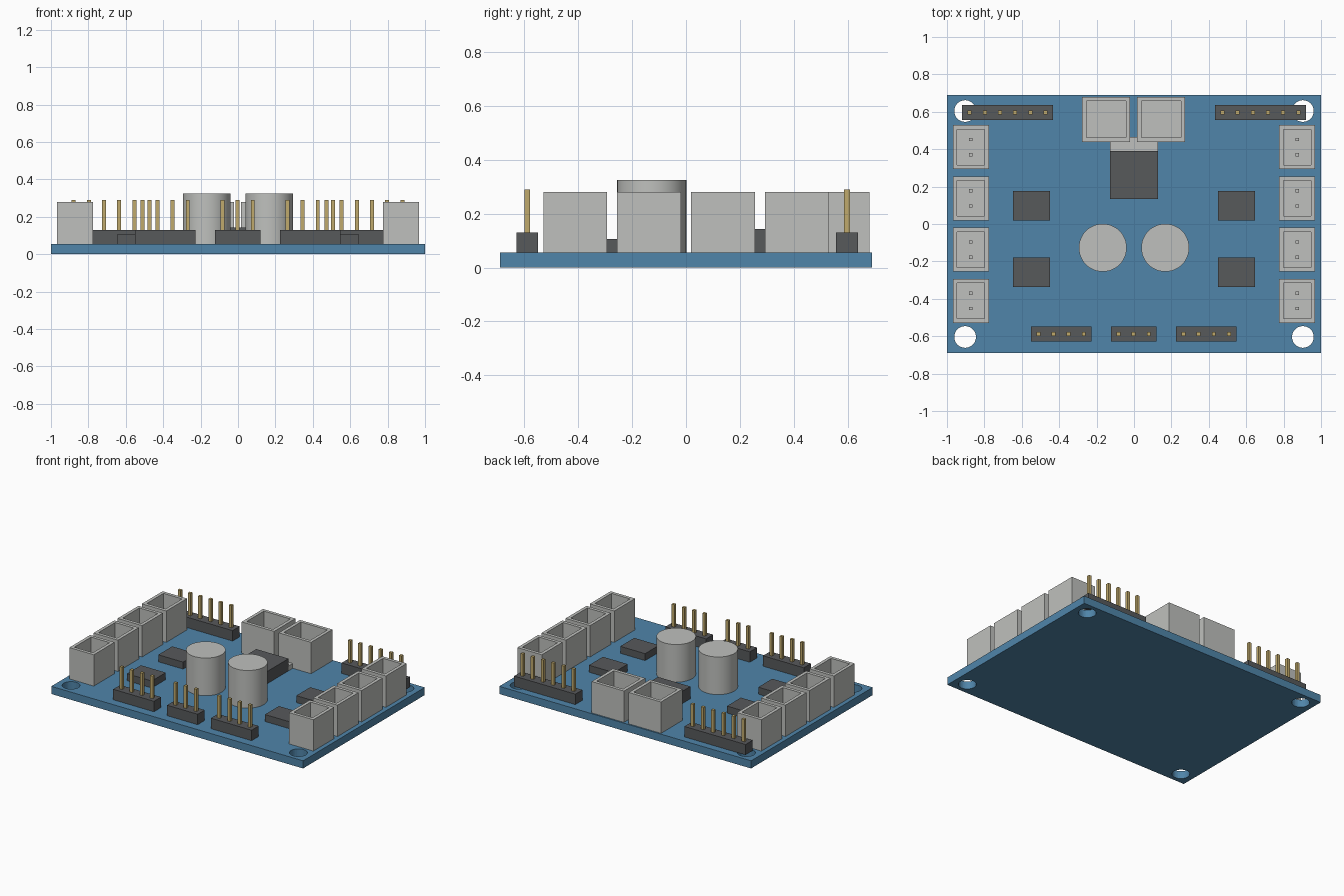
import bpy
import bmesh
import math
from mathutils import Vector, Matrix

cube = bpy.data.objects.get("Cube")
if cube:
    bpy.data.objects.remove(cube, do_unlink=True)


def material(name, rgb):
    mat = bpy.data.materials.new(name)
    mat.use_nodes = True
    mat.diffuse_color = (*rgb, 1)
    mat.node_tree.nodes["Principled BSDF"].inputs["Base Color"].default_value = (*rgb, 1)
    return mat


BLUE = material("board blue", (0.08, 0.235, 0.4))
GREY = material("light grey", (0.52, 0.53, 0.51))
DARK = material("dark plastic", (0.095, 0.1, 0.105))
GOLD = material("pin gold", (0.53, 0.4, 0.15))

TOP = 0.055          # upper face of the board
PITCH = 0.081        # spacing between pins


def finish(name, bm, mats):
    bmesh.ops.recalc_face_normals(bm, faces=bm.faces)
    mesh = bpy.data.meshes.new(name)
    bm.to_mesh(mesh)
    bm.free()
    for mat in mats:
        mesh.materials.append(mat)
    obj = bpy.data.objects.new(name, mesh)
    bpy.context.collection.objects.link(obj)
    return obj


def add_box(bm, x, y, z0, z1, w, d, index=0):
    """Box centred on x, y; returns its top face."""
    place = Matrix.Translation((x, y, (z0 + z1) / 2)) @ Matrix.Diagonal((w, d, z1 - z0, 1))
    verts = bmesh.ops.create_cube(bm, size=1, matrix=place)["verts"]
    faces = {f for v in verts for f in v.link_faces}
    for f in faces:
        f.material_index = index
    return max(faces, key=lambda f: f.calc_center_median().z)


def block(name, x, y, z1, w, d, mat):
    bm = bmesh.new()
    add_box(bm, x, y, TOP, z1, w, d)
    return finish(name, bm, [mat])


def pin_header(name, x, y, count):
    bm = bmesh.new()
    add_box(bm, x, y, TOP, 0.13, count * PITCH, 0.08)
    for i in range(count):
        add_box(bm, x + (i - (count - 1) / 2) * PITCH, y, 0.12, 0.29, 0.021, 0.021, 1)
    return finish(name, bm, [DARK, GOLD])


def socket(name, x, y, w, d, pins):
    bm = bmesh.new()
    top = add_box(bm, x, y, TOP, 0.28, w, d)
    # open cavity pushed down from the rim
    bmesh.ops.inset_region(bm, faces=[top], thickness=0.033)
    cavity = bmesh.ops.extrude_face_region(bm, geom=[top])["geom"]
    bmesh.ops.translate(bm, vec=(0, 0, -0.19),
                        verts=[g for g in cavity if isinstance(g, bmesh.types.BMVert)])
    if top.is_valid:
        bmesh.ops.delete(bm, geom=[top], context="FACES_ONLY")
    if pins:
        for s in (-1, 1):
            add_box(bm, x, y + s * PITCH / 2, 0.085, 0.18, 0.018, 0.018)
    return finish(name, bm, [GREY])


# Board outline with four mounting holes, filled and thickened
bm = bmesh.new()
loops = [[Vector((sx, sy * 0.69, 0)) for sx, sy in ((-1, -1), (1, -1), (1, 1), (-1, 1))]]
for sx in (-1, 1):
    for sy in (-1, 1):
        angles = [math.tau * i / 32 for i in range(32)]
        loops.append([Vector((sx * 0.903 + 0.058 * math.cos(a),
                              sy * 0.604 + 0.058 * math.sin(a), 0)) for a in angles])
for loop in loops:
    verts = [bm.verts.new(p) for p in loop]
    for i, v in enumerate(verts):
        bm.edges.new((v, verts[i - 1]))
bmesh.ops.triangle_fill(bm, use_beauty=True, edges=bm.edges[:])
raised = bmesh.ops.extrude_face_region(bm, geom=bm.faces[:], use_keep_orig=True)["geom"]
bmesh.ops.translate(bm, vec=(0, 0, TOP),
                    verts=[g for g in raised if isinstance(g, bmesh.types.BMVert)])
finish("board", bm, [BLUE])

# Pin headers along the back and front edges
pin_header("back_header_right", -0.676, 0.597, 6)
pin_header("back_header_left", 0.676, 0.597, 6)
pin_header("front_header_right", -0.39, -0.588, 4)
pin_header("front_header_middle", -0.002, -0.588, 3)
pin_header("front_header_left", 0.386, -0.588, 4)

# Sockets down both sides and the power pair at the back
for side, s in (("right", -1), ("left", 1)):
    for i in range(4):
        socket(f"{side}_socket_{i + 1}", s * 0.872, (i - 1.5) * 0.274, 0.194, 0.236, True)
    socket(f"back_socket_{side}", s * 0.147 - 0.002, 0.559, 0.257, 0.242, False)

    # Driver chips
    for end, y in (("front", -0.257), ("back", 0.098)):
        block(f"{side}_{end}_chip", s * 0.548, y, 0.105, 0.197, 0.158, DARK)

    # Capacitors
    bpy.ops.mesh.primitive_cylinder_add(vertices=48, radius=0.128, depth=0.27,
                                        location=(s * 0.167, -0.127, TOP + 0.135))
    cap = bpy.context.object
    cap.name = f"{side}_capacitor"
    cap.data.materials.append(GREY)
    bpy.ops.object.shade_smooth_by_angle()

# Voltage regulator and its metal tab
block("regulator_body", 0, 0.262, 0.143, 0.256, 0.256, DARK)
block("regulator_tab", 0, 0.427, 0.09, 0.256, 0.076, GREY)
